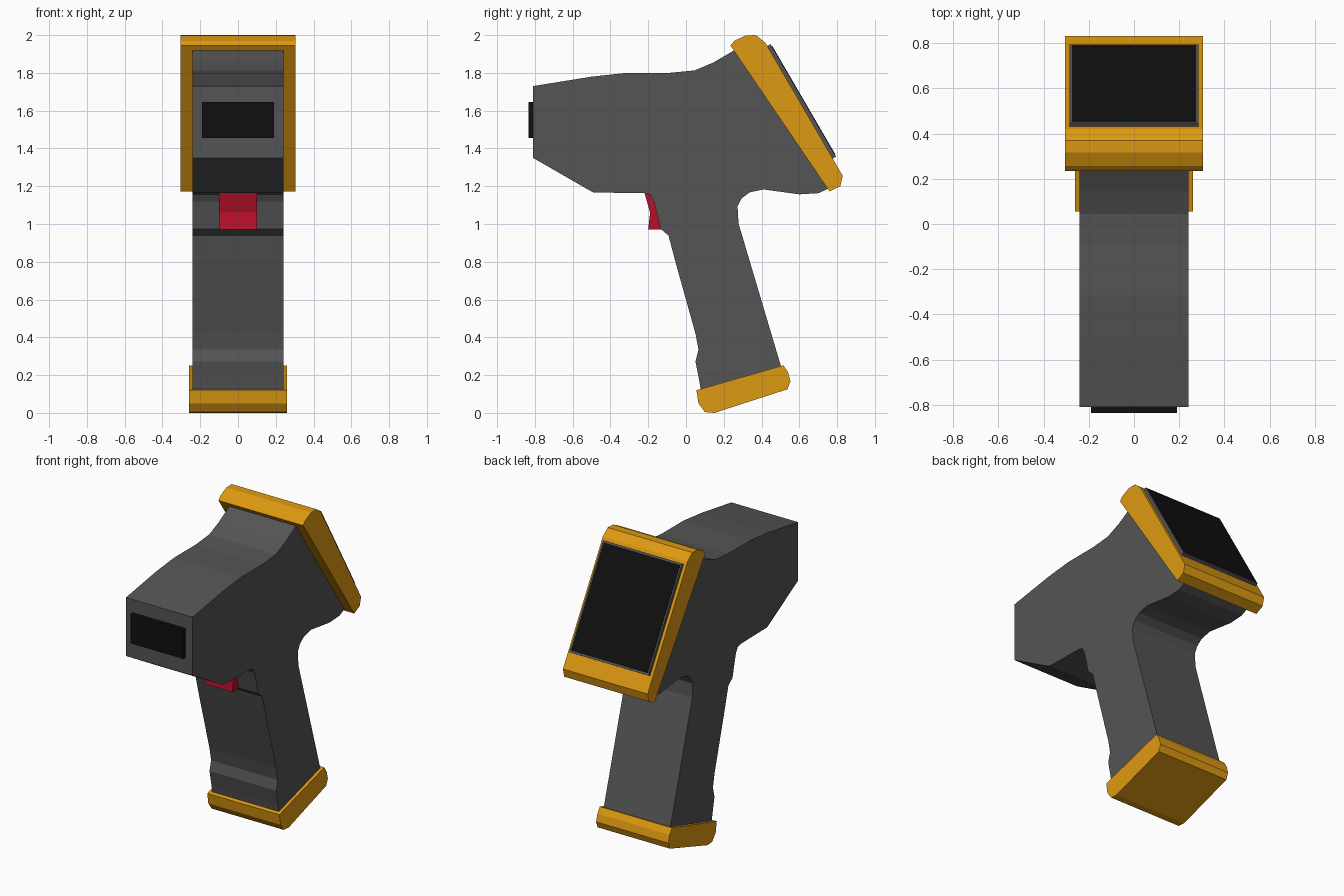
import bpy
import bmesh
from mathutils import Vector

cube = bpy.data.objects.get("Cube")
if cube:
    bpy.data.objects.remove(cube, do_unlink=True)


def material(name, r, g, b):
    mat = bpy.data.materials.new(name)
    mat.use_nodes = True
    mat.diffuse_color = (r, g, b, 1)
    bsdf = mat.node_tree.nodes["Principled BSDF"]
    bsdf.inputs["Base Color"].default_value = (r, g, b, 1)
    bsdf.inputs["Roughness"].default_value = 0.6
    return mat


grey = material("dark grey plastic", 0.09, 0.09, 0.09)
gold = material("amber rubber", 0.73, 0.32, 0.006)
red = material("trigger red", 0.48, 0.005, 0.022)
black = material("black glass", 0.005, 0.005, 0.005)


def extrude_profile(name, profile, half_width, mat):
    """Extrude a side outline of (y, z) points evenly to both sides of x = 0."""
    bm = bmesh.new()
    face = bm.faces.new([bm.verts.new((-half_width, y, z)) for y, z in profile])
    result = bmesh.ops.extrude_face_region(bm, geom=[face])
    moved = [v for v in result["geom"] if isinstance(v, bmesh.types.BMVert)]
    bmesh.ops.translate(bm, verts=moved, vec=(2 * half_width, 0, 0))
    bmesh.ops.recalc_face_normals(bm, faces=bm.faces)
    mesh = bpy.data.meshes.new(name)
    bm.to_mesh(mesh)
    bm.free()
    mesh.materials.append(mat)
    obj = bpy.data.objects.new(name, mesh)
    bpy.context.collection.objects.link(obj)
    return obj


# Body and grip share one outline, with a notch behind the trigger
extrude_profile("body_and_grip", [
    (-.81, 1.35), (-.81, 1.73), (-.5, 1.78), (-.315, 1.8), (-.09, 1.8),
    (.045, 1.813), (.145, 1.855), (.265, 1.925), (.29, 1.92), (.76, 1.2),
    (.75, 1.185), (.7, 1.163), (.6, 1.157), (.41, 1.183), (.336, 1.167),
    (.294, 1.135), (.273, 1.093), (.278, 1.003), (.505, .24), (.08, .11),
    (.071, .167), (.05, .272), (.066, .336), (.05, .42), (-.055, .796),
    (-.093, .94), (-.135, .974), (-.17, 1.12), (-.19, 1.155), (-.22, 1.163),
    (-.49, 1.167), (-.52, 1.183)], .24, grey)

# Rubber foot under the grip
extrude_profile("grip_foot", [
    (.055, .12), (.516, .252), (.54, .215), (.553, .167),
    (.537, .125), (.15, 0), (.1, .004), (.066, .05)], .26, gold)

# Tilted display housing
extrude_profile("display_housing", [
    (.235, 1.945), (.257, 1.97), (.315, 1.998), (.37, 2), (.42, 1.96),
    (.83, 1.255), (.817, 1.2), (.76, 1.172)], .305, gold)

# Trigger
extrude_profile("trigger", [
    (-.22, 1.165), (-.19, 1.06), (-.2, .972), (-.12, .972),
    (-.15, 1.12), (-.18, 1.165)], .1, red)

# Scanner window on the nose
extrude_profile("scanner_window", [
    (-.835, 1.455), (-.835, 1.645), (-.8, 1.645), (-.8, 1.455)], .19, black)

# Screen plates lie along the sloping back of the housing
top = Vector((.42, 1.96))
along = (Vector((.83, 1.255)) - top).normalized()
outward = Vector((-along.y, along.x))


def screen_plate(name, start, end, low, high, half_width, mat):
    corners = [(start, low), (start, high), (end, high), (end, low)]
    extrude_profile(name, [top + along * t + outward * h for t, h in corners],
                    half_width, mat)


screen_plate("screen_frame", .02, .71, -.01, .02, .285, grey)
screen_plate("screen_glass", .032, .698, .016, .023, .275, black)
